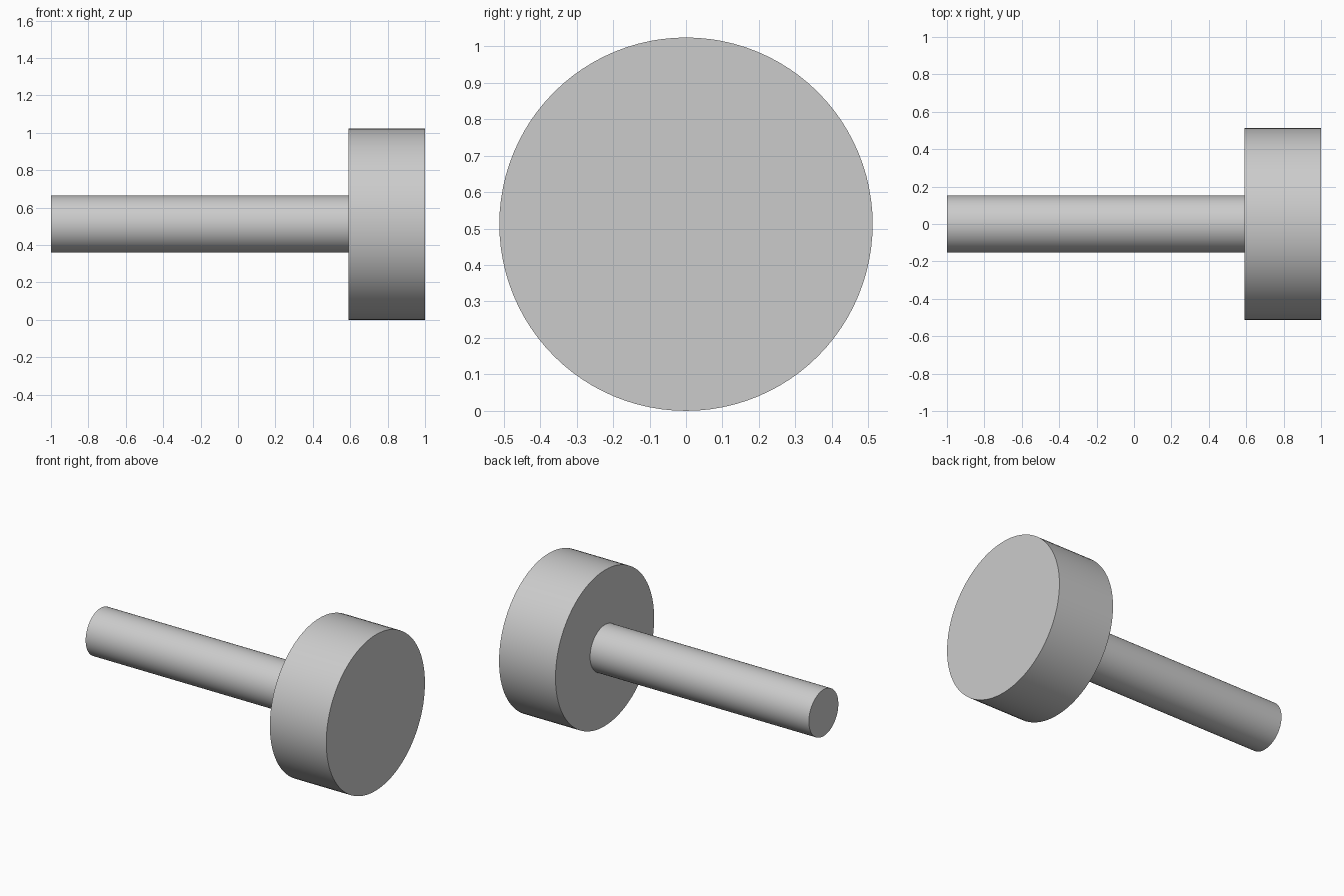
import bpy
import math

# Remove the default object
cube = bpy.data.objects.get("Cube")
if cube:
    bpy.data.objects.remove(cube, do_unlink=True)

HEAD_RADIUS = 0.512
SHAFT_RADIUS = 0.153
HEAD_START = 0.59

# Plain grey finish
grey = bpy.data.materials.new("light_grey")
grey.use_nodes = True
colour = (0.6, 0.6, 0.6, 1)
grey.diffuse_color = colour
grey.node_tree.nodes["Principled BSDF"].inputs["Base Color"].default_value = colour


def rod(name, radius, x_start, x_end):
    """Smooth cylinder lying along x, centred on the common axis."""
    bpy.ops.mesh.primitive_cylinder_add(
        vertices=96, radius=radius, depth=x_end - x_start,
        location=((x_start + x_end) / 2, 0, HEAD_RADIUS),
        rotation=(0, math.pi / 2, 0))
    part = bpy.context.object
    part.name = name
    part.data.materials.append(grey)
    bpy.ops.object.shade_smooth_by_angle(angle=math.radians(30))
    return part


# Wide disc head, and the shaft seated slightly inside it
rod("head", HEAD_RADIUS, HEAD_START, 1)
rod("shaft", SHAFT_RADIUS, -1, HEAD_START + 0.01)
